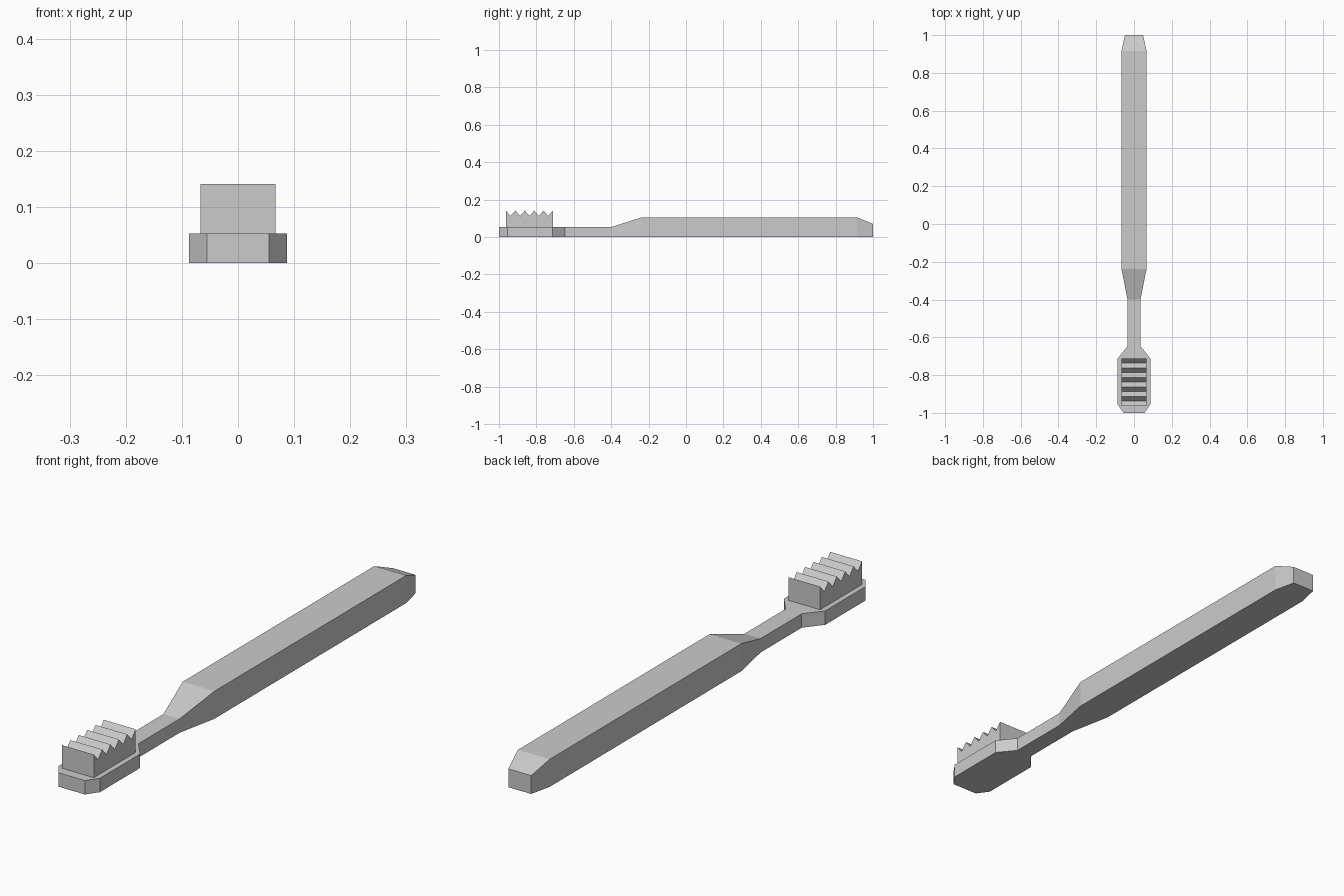
import bpy
import bmesh

cube = bpy.data.objects.get("Cube")
if cube:
    bpy.data.objects.remove(cube, do_unlink=True)

grey = bpy.data.materials.new("plain grey")
grey.use_nodes = True
colour = (0.6, 0.6, 0.6, 1)
grey.diffuse_color = colour
grey.node_tree.nodes["Principled BSDF"].inputs["Base Color"].default_value = colour


def loft(name, stations, bottom=0.0):
    """Join rectangular sections given as (y, half width, top height)."""
    bm = bmesh.new()
    rings = []
    for y, w, top in stations:
        corners = ((-w, bottom), (w, bottom), (w, top), (-w, top))
        rings.append([bm.verts.new((x, y, z)) for x, z in corners])
    for a, b in zip(rings, rings[1:]):
        for i in range(4):
            j = (i + 1) % 4
            bm.faces.new((a[i], a[j], b[j], b[i]))
    bm.faces.new(rings[0])
    bm.faces.new(rings[-1])
    bmesh.ops.recalc_face_normals(bm, faces=bm.faces)
    mesh = bpy.data.meshes.new(name)
    bm.to_mesh(mesh)
    bm.free()
    mesh.materials.append(grey)
    obj = bpy.data.objects.new(name, mesh)
    bpy.context.collection.objects.link(obj)
    return obj


# Head, neck and handle in one tapered body
HEAD = 0.053
GRIP = 0.105
loft("brush_body", [
    (-1.0, 0.055, HEAD), (-0.955, 0.087, HEAD), (-0.713, 0.087, HEAD),
    (-0.647, 0.034, HEAD), (-0.4, 0.034, HEAD), (-0.237, 0.067, GRIP),
    (0.915, 0.067, GRIP), (1.0, 0.048, 0.07),
])

# Bristle block with a zigzag top, peaks at both ends
TEETH = 5
START, END = -0.963, -0.711
step = (END - START) / (2 * TEETH)
loft("bristles", [
    (START + i * step, 0.067, 0.112 if i % 2 else 0.141)
    for i in range(2 * TEETH + 1)
], bottom=HEAD)
